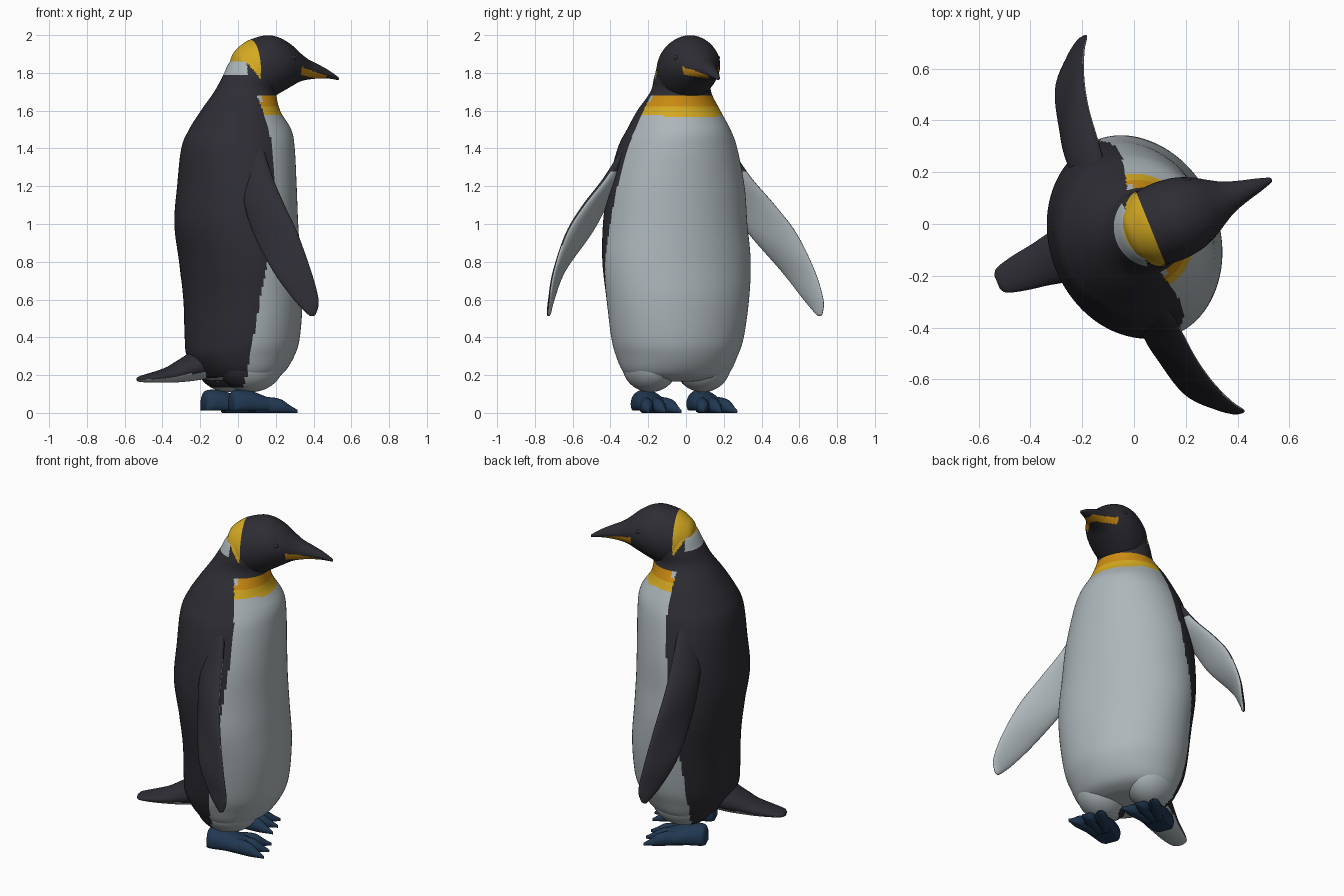
import bpy, bmesh, math
from mathutils import Matrix, Vector

if "Cube" in bpy.data.objects:
    bpy.data.objects.remove(bpy.data.objects["Cube"])

# Local frame: x = forward, y = left; the bird stands turned 22 degrees
PLACE = Matrix.Rotation(math.radians(22), 4, 'Z') @ Matrix.Translation((0, -0.04, 0))
DARK, LIGHT, YELLOW, ORANGE, BLUE = range(5)
MATS = []
for name, col in [("charcoal feathers", (.026, .026, .034)), ("pale grey feathers", (.42, .47, .49)),
                  ("yellow", (.66, .4, .015)), ("orange", (.6, .26, .006)), ("dark blue skin", (.015, .04, .085))]:
    m = bpy.data.materials.new(name)
    m.diffuse_color = (*col, 1)
    m.use_nodes = True
    m.node_tree.nodes["Principled BSDF"].inputs["Base Color"].default_value = m.diffuse_color
    MATS.append(m)


def finish(name, bm, rule):
    """Colour the faces by rule(centre, normal), place and smooth the part."""
    bmesh.ops.recalc_face_normals(bm, faces=bm.faces[:])
    bm.normal_update()
    for f in bm.faces:
        f.material_index = rule(f.calc_center_median(), f.normal)
        f.smooth = True
    bm.transform(PLACE)
    me = bpy.data.meshes.new(name)
    bm.to_mesh(me)
    bm.free()
    for m in MATS:
        me.materials.append(m)
    ob = bpy.data.objects.new(name, me)
    bpy.context.collection.objects.link(ob)
    return ob


def refine(rows, n):
    """Catmull-Rom interpolation of the rows of a profile table."""
    out = []
    for i in range(len(rows) - 1):
        p0, p1, p2 = rows[max(i - 1, 0)], rows[i], rows[i + 1]
        p3 = rows[min(i + 2, len(rows) - 1)]
        for k in range(n):
            t = k / n
            out.append([.5 * (2*b + (c - a)*t + (2*a - 5*b + 4*c - d)*t*t + (3*b - a - 3*c + d)*t**3)
                        for a, b, c, d in zip(p0, p1, p2, p3)])
    return out + [list(rows[-1])]


def loft(name, rows, n, segs, ring, rule):
    bm = bmesh.new()
    rings = [[bm.verts.new(ring(r, 2 * math.pi * j / segs)) for j in range(segs)] for r in refine(rows, n)]
    for a, b in zip(rings, rings[1:]):
        for j in range(segs):
            k = (j + 1) % segs
            bm.faces.new((a[j], a[k], b[k], b[j]))
    bm.faces.new(rings[0])
    bm.faces.new(rings[-1])
    return finish(name, bm, rule)


def ellipsoid(name, centre, radii, rule):
    bm = bmesh.new()
    bmesh.ops.create_uvsphere(bm, u_segments=48, v_segments=32, radius=1,
                              matrix=Matrix.Translation(centre) @ Matrix.Diagonal((*radii, 1)))
    return finish(name, bm, rule)


# Colour rules
def nape(c):
    if c.x < -.012 and 1.785 < c.z < 1.86:
        return LIGHT
    if c.x < .053 and c.z > (1.86 if c.x < -.012 else 1.84 - 1.5 * c.x):
        return YELLOW
    return DARK


def plumage(c, n):
    if c.z > 1.72:
        return nape(c)
    if n.z < -.85 and c.z < .3:
        return LIGHT
    phi = math.degrees(math.atan2(.85 * abs(c.y), c.x + .01))
    limit = max(76, 112 - 26 * c.z)
    if phi > limit or c.z > 1.675:
        return DARK
    if c.z > 1.62:
        return LIGHT if phi > limit - 8 and c.z > 1.645 else ORANGE
    return YELLOW if c.z > 1.565 + phi * .0002 else LIGHT


def head_rule(c, n):
    if c.x > .305:
        lo, hi = 1.79 - (c.x - .305) * .17, 1.832 - (c.x - .305) * .27
        return ORANGE if c.x < .48 and lo < c.z < hi else DARK
    return nape(c)


# Body and neck: z, forward centre, half depth, half width
BODY = [(.165, -.02, .08, .12), (.175, -.02, .16, .21), (.21, -.01, .22, .285), (.3, -.006, .277, .328),
        (.4, .004, .295, .359), (.6, .008, .302, .388), (.8, -.01, .306, .405), (1.0, -.03, .316, .392),
        (1.2, -.025, .307, .37), (1.4, -.017, .297, .32), (1.5, -.004, .27, .275),
        (1.6, -.002, .208, .222), (1.7, .025, .165, .16), (1.78, .055, .148, .152),
        (1.86, .065, .115, .13), (1.9, .07, .06, .07)]
loft("body", BODY, 9, 160,
     lambda r, t: (r[1] + r[2] * math.cos(t), r[3] * math.sin(t) - .01 * min(1, max(0, 2 * (1.5 - r[0]))), r[0]),
     plumage)

# Head and beak: forward, top, bottom, half width
HEAD = [(-.047, 1.86, 1.81, .03), (-.035, 1.9, 1.75, .075), (-.01, 1.932, 1.69, .11), (.04, 1.968, 1.65, .145),
        (.1, 1.99, 1.65, .157), (.16, 1.999, 1.665, .156), (.22, 1.985, 1.695, .145), (.28, 1.95, 1.727, .12),
        (.33, 1.908, 1.752, .09), (.38, 1.873, 1.764, .063), (.44, 1.845, 1.77, .043),
        (.5, 1.814, 1.77, .027), (.55, 1.782, 1.763, .011), (.558, 1.774, 1.764, .004)]
loft("head_and_beak", HEAD, 8, 72,
     lambda r, t: (r[0], r[3] * math.cos(t), (r[1] + r[2]) / 2 + (r[1] - r[2]) / 2 * math.sin(t)), head_rule)

# Tail, pale underneath
TAIL = [(-.575, .186, .168, .025), (-.555, .197, .163, .052), (-.48, .218, .16, .072), (-.4, .245, .16, .085),
        (-.33, .285, .163, .1), (-.22, .34, .175, .12), (-.1, .33, .2, .1)]
loft("tail", TAIL, 4, 40,
     lambda r, t: (r[0], .03 + r[3] * math.cos(t), (r[1] + r[2]) / 2 + (r[1] - r[2]) / 2 * math.sin(t)),
     lambda c, n: LIGHT if n.z < -.55 else DARK)

# Flippers: z, leading edge (forward, side), trailing edge (forward, side), half thickness
FLIPPER = [(1.42, 0, .3, -.1, .22, .03), (1.25, .01, .42, -.12, .27, .036), (1.1, .025, .553, -.125, .364, .035),
           (.95, .055, .665, -.112, .457, .03), (.75, .098, .752, -.07, .628, .022),
           (.6, .125, .789, .01, .723, .015), (.53, .112, .79, .064, .765, .011), (.512, .097, .785, .082, .777, .005)]


def flipper_ring(side):
    back = .022 if side > 0 else 0      # the left one is held a little further back

    def ring(r, t):
        z, lf, ls, tf, ts, h = r
        chord = Vector((lf - tf, ls - ts))
        out = Vector((-chord.y, chord.x)).normalized()
        p = Vector((lf + tf, ls + ts)) / 2 + chord * (math.cos(t) / 2) + out * (h * math.sin(t))
        return (p.x - back, side * (p.y - back * .3), z)
    return ring


def flipper_rule(side):
    def rule(c, n):
        inward = n.x * .75 - side * n.y * .65
        return LIGHT if inward > .35 and c.z < 1.27 else DARK
    return rule


for side, label in ((1, "left"), (-1, "right")):
    loft(label + "_flipper", FLIPPER, 6, 40, flipper_ring(side), flipper_rule(side))
    ellipsoid(label + "_thigh", (-.01, side * .15 - .01, .26), (.18, .145, .15), plumage)
    ellipsoid(label + "_eye", (.25, side * .118, 1.88), (.02, .012, .014), lambda c, n: DARK)

    # Foot: forward, half width, height
    shift, mid = (-.028, .16) if side > 0 else (-.004, -.168)
    FOOT = [(-.12, .045, .1), (-.1, .066, .12), (-.03, .076, .122), (.04, .082, .1), (.11, .08, .07), (.14, .06, .04)]
    loft(label + "_foot", FOOT, 4, 28,
         lambda r, t: (r[0] + shift, mid + r[1] * math.cos(t), max(.012, r[2] * (.4 + .6 * math.sin(t)))),
         lambda c, n: BLUE)
    # Toes with tapering claws: distance, half width, height
    TOE = [(0, .03, .085), (.09, .033, .082), (.14, .032, .07), (.17, .024, .05), (.19, .016, .036), (.225, .003, .016)]
    for i, ang in enumerate((-16, 0, 16)):
        turn = Matrix.Rotation(math.radians(ang), 3, 'Z')

        def toe_ring(r, t):
            p = turn @ Vector((r[0], r[1] * math.cos(t), 0))
            return (p.x + .007 + shift, mid + p.y + (i - 1) * .03, max(0, r[2] * (.45 + .55 * math.sin(t))))
        loft(f"{label}_toe_{i + 1}", TOE, 4, 16, toe_ring, lambda c, n: BLUE)
